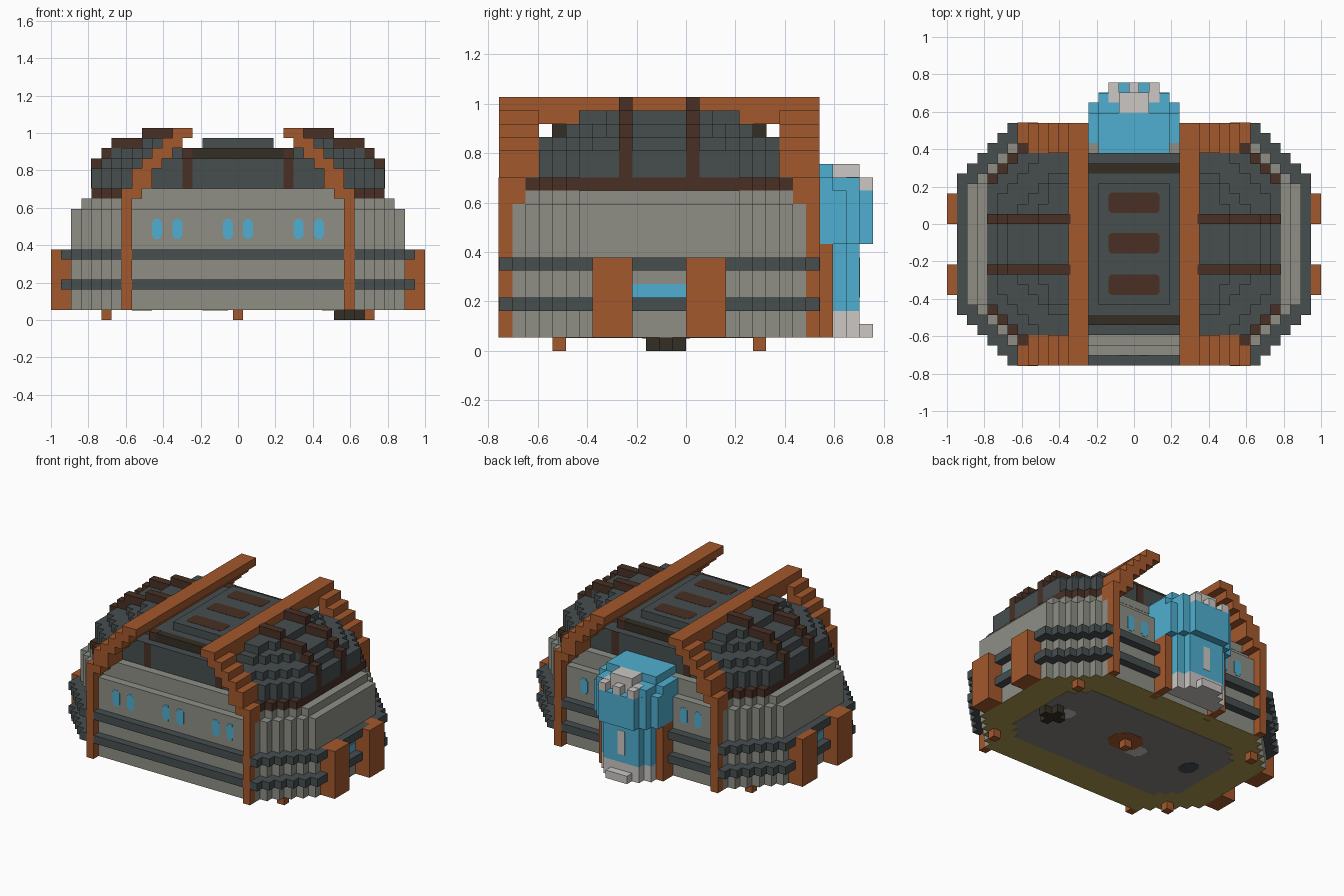
import bpy, bmesh

if "Cube" in bpy.data.objects:
    bpy.data.objects.remove(bpy.data.objects["Cube"], do_unlink=True)

U = 2 / 37          # one block
W, D = 37, 24       # blocks across the width, and through the hull depth


def material(name, rgb):
    m = bpy.data.materials.new(name)
    m.use_nodes = True
    lin = [((c / 255 + 0.055) / 1.055) ** 2.4 for c in rgb] + [1]
    m.diffuse_color = lin
    m.node_tree.nodes["Principled BSDF"].inputs["Base Color"].default_value = lin
    return m


ORANGE = material("rust orange", (164, 88, 45))
GREY = material("stone grey", (142, 143, 134))
SLATE = material("dark slate", (71, 78, 79))
BROWN = material("dark brown", (72, 48, 37))
BLACK = material("near black", (52, 46, 36))
BLUE = material("sky blue", (79, 175, 209))
PALE = material("pale grey", (203, 199, 195))
OLIVE = material("olive", (170, 153, 78))
FLOOR = material("floor grey", (134, 130, 126))


def finish(name, mat, bm):
    bmesh.ops.recalc_face_normals(bm, faces=bm.faces)
    mesh = bpy.data.meshes.new(name)
    bm.to_mesh(mesh)
    bm.free()
    mesh.materials.append(mat)
    bpy.context.collection.objects.link(bpy.data.objects.new(name, mesh))


def prism(bm, outline, z0, z1):
    """Upright prism over an outline given in blocks."""
    verts = [bm.verts.new((x * U - 1, (y - 14) * U, z0 * U)) for x, y in outline]
    face = bm.faces.new(verts)
    new = bmesh.ops.extrude_face_region(bm, geom=[face])["geom"]
    tops = [v for v in new if isinstance(v, bmesh.types.BMVert)]
    bmesh.ops.translate(bm, verts=tops, vec=(0, 0, (z1 - z0) * U))


def flip_x(b):
    return (W - b[1], W - b[0]) + tuple(b[2:])


def flip_y(b):
    return tuple(b[:2]) + (D - b[3], D - b[2]) + tuple(b[4:])


def boxes(name, mat, items, mx=False, my=False):
    """Boxes (x0, x1, y0, y1, z0, z1) in blocks, optionally mirrored."""
    items = list(items)
    if mx:
        items += [flip_x(b) for b in items]
    if my:
        items += [flip_y(b) for b in items]
    bm = bmesh.new()
    for x0, x1, y0, y1, z0, z1 in items:
        prism(bm, [(x0, y0), (x1, y0), (x1, y1), (x0, y1)], z0, z1)
    finish(name, mat, bm)


def rounded_plates(name, mat, items, r):
    """Thin boxes with clipped corners, lying flat."""
    bm = bmesh.new()
    for a, b, c, d, z0, z1 in items:
        prism(bm, [(a + r, c), (b - r, c), (b, c + r), (b, d - r),
                   (b - r, d), (a + r, d), (a, d - r), (a, c + r)], z0, z1)
    finish(name, mat, bm)


def stepped(name, mat, layers):
    """Layers (x inset, y inset, corner steps, z0, z1) with stair-cut corners."""
    bm = bmesh.new()
    for ix, iy, n, z0, z1 in layers:
        q = []
        for s in range(n + 1):
            q.append((ix + s, iy + n - s))
            if s < n:
                q.append((ix + s + 1, iy + n - s))
        front = q + [(W - x, y) for x, y in reversed(q)]
        prism(bm, front + [(x, D - y) for x, y in reversed(front)], z0, z1)
    finish(name, mat, bm)


# Hull, belts and rim
stepped("hull", GREY, [(2, 1, 5, 1.04, 11), (3, 2, 4, 11, 12)])
stepped("belts", SLATE, [(1, 0, 5, 3, 4), (1, 0, 5, 6, 7)])
stepped("roof_rim", BROWN, [(4, 2, 3, 12, 13)])
boxes("wall_lip", GREY, [(8, W - 8, 1.97, D - 1.97, 12, 13.03)])

# Roof
stepped("roof", SLATE, [(4, 3, 3, 13, 15), (5, 3, 4, 15, 16), (6, 5, 4, 16, 17)])
boxes("roof_crown", SLATE, [(9, 12, 8, 16, 17, 18), (10, 12, 6, 18, 17, 18)], mx=True)
boxes("roof_panel", SLATE, [(15, 22, 6, 18, 17, 18)])
rounded_plates("panel_vents", BROWN,
               [(16, 21, y, y + 2, 18, 18.03) for y in (7, 11.1, 15.1)], 0.25)
boxes("roof_ribs", BROWN,
      [(x, 12.2, y, y + 1, 13, z) for y in (9, 14)
       for x, z in ((3.97, 16), (5, 17), (6, 18), (9, 19))], mx=True)
boxes("roof_cross_bars", BLACK, [(13, 24, 4, 5, 16, 17)], my=True)
boxes("roof_uprights", BROWN, [(13, 14, 2.95, 4, 13, 16), (13, 14, 3.97, 5, 16, 17.03)],
      mx=True, my=True)

# Frame: posts, climbing steps and long beams
frame = [(7, 8, -0.03, 1, 1, 11), (7, 8, -0.03, 2, 11, 12),
         (7, 9, -0.03, 2, 12, 13), (8, 10, 0, 3, 13, 15)]
frame += [(n, n + 2, 0, 3, n + 6, n + 7) for n in (9, 10, 11)]
boxes("frame_arches", ORANGE, frame, mx=True, my=True)
boxes("frame_beams", ORANGE, [(12, 14, 0, D, 18, 19), (12, 13, 0, D, 17, 18)], mx=True)

# Side buttresses and the slit lights between them
boxes("side_buttresses", ORANGE, [(0, 2, y, y + 3, 1, 7) for y in (7, 14)], mx=True)
boxes("side_lights", BLUE, [(1.96, 2.1, 10, 14, 4, 5)], mx=True)

# Windows: thin plates with clipped corners
panes = [(x + i, x + 1 - i, 0.96, 1.1, z0, z1) for x in (10, 12, 17, 19, 24, 26)
         for i, z0, z1 in ((0.2, 8, 8.25), (0, 8.25, 9.75), (0.2, 9.75, 10))]
boxes("windows", BLUE, panes, my=True)

# Underside
stepped("floor_border", OLIVE, [(2, 1, 5, 1, 1.04)])
stepped("floor_middle", FLOOR, [(6, 5, 2, 0.97, 1.02)])
rounded_plates("floor_glints", PALE, [(15, 17.5, 10.5, 12.7, 0.95, 0.98),
                                      (26.8, 28.6, 12, 14, 0.95, 0.98)], 0.5)
rounded_plates("floor_hub", ORANGE, [(16.5, 20.5, 10.7, 14.3, 0.93, 0.96)], 1)
rounded_plates("floor_hatch", SLATE, [(8, 10, 11.2, 13.7, 0.94, 0.98)], 0.6)
boxes("feet", ORANGE, [(x, x + 1, y, y + 1, 0, 1) for x in (5, 31) for y in (4, 19)]
      + [(18, 19, 12, 13, 0, 1)])
boxes("under_coupler", BLACK, [(28, 31, 12, 13, 0, 1), (29, 30, 11, 14, 0, 1)])

# Rear tower
boxes("tower_side_posts", ORANGE, [(14, 15, 22, 25, 1, 8)], mx=True)
boxes("tower_lower", BLUE, [(15, 22, 22, 26, 3, 8), (16, 21, 22, 27, 3, 8)])
boxes("tower_upper", BLUE, [(14, 23, 21, 26, 8, 12), (15, 22, 21, 27, 8, 12),
                            (16, 21, 21, 28, 8, 12), (14, 23, 21, 25, 12, 13),
                            (15, 22, 21, 26.98, 12, 13), (15, 22, 21, 25, 13, 14)])
boxes("tower_cap", PALE, [(17, 20, 25, 27, 13, 14), (16, 21, 26, 27, 12, 13.03)]
      + [(x, x + 1, 27, 28, 12, 13) for x in (16, 18, 20)])
boxes("tower_slit", PALE, [(18, 19, 26.95, 27.04, 4, 7)])
boxes("tower_base", PALE, [(15, 22, 24, 26, 1, 3), (16, 21, 24, 27, 1, 3),
                           (17, 20, 27, 28, 1, 2)])
